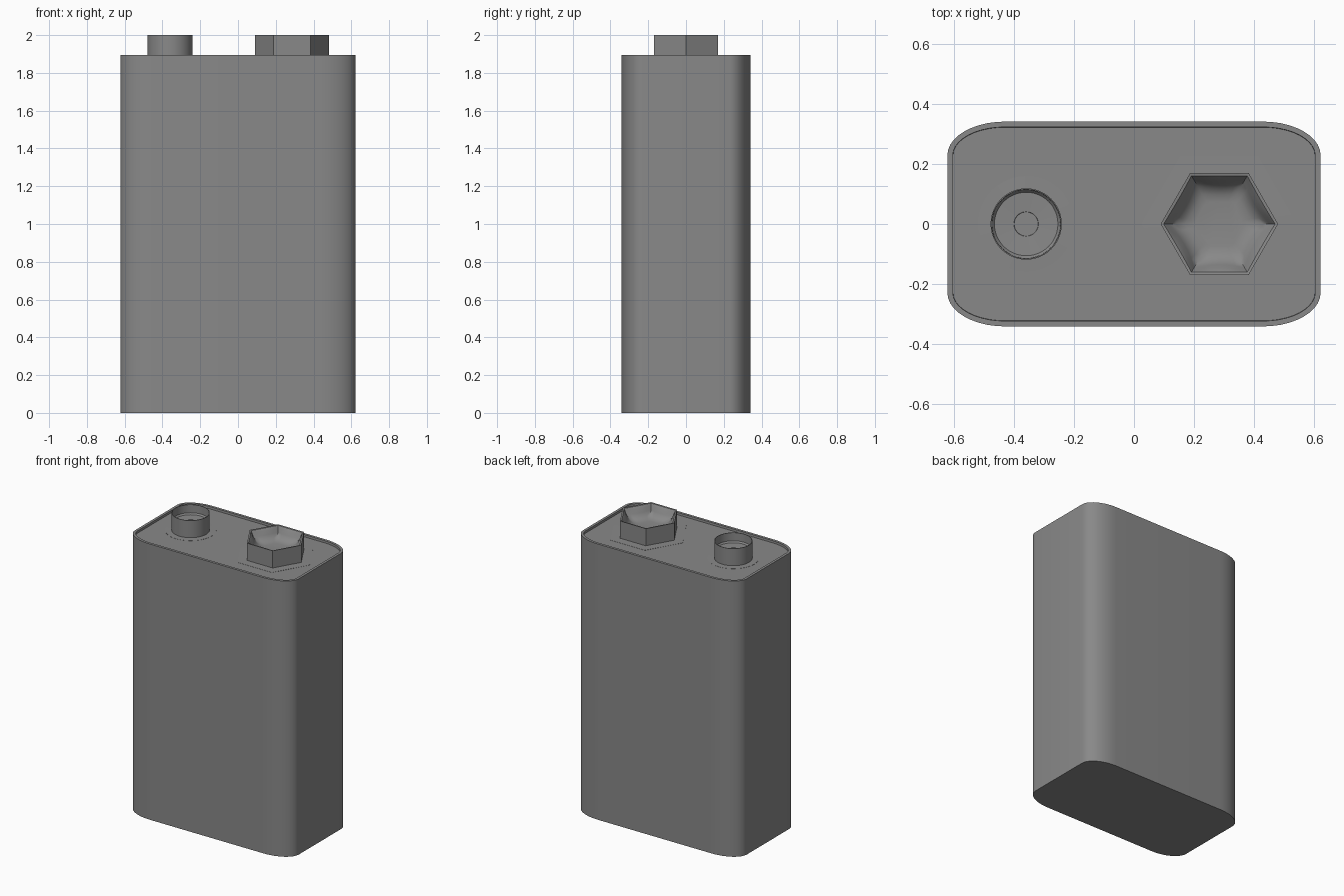
import bpy, bmesh
from math import cos, sin, pi, radians

if "Cube" in bpy.data.objects:
    bpy.data.objects.remove(bpy.data.objects["Cube"])

# Dark grey used by every part
grey = bpy.data.materials.new("dark_grey")
grey.diffuse_color = (0.25, 0.25, 0.25, 1)
grey.use_nodes = True
grey.node_tree.nodes["Principled BSDF"].inputs["Base Color"].default_value = grey.diffuse_color


def loft(name, rings, angle=35):
    """Skin a stack of equal-length rings and cap both ends."""
    bm = bmesh.new()
    loops = [[bm.verts.new(p) for p in ring] for ring in rings]
    n = len(loops[0])
    for a, b in zip(loops, loops[1:]):
        for i in range(n):
            j = (i + 1) % n
            bm.faces.new((a[i], a[j], b[j], b[i]))
    bm.faces.new(loops[0][::-1])
    bm.faces.new(loops[-1])
    bmesh.ops.recalc_face_normals(bm, faces=bm.faces)
    me = bpy.data.meshes.new(name)
    bm.to_mesh(me)
    bm.free()
    me.materials.append(grey)
    ob = bpy.data.objects.new(name, me)
    bpy.context.collection.objects.link(ob)
    bpy.ops.object.select_all(action='DESELECT')
    ob.select_set(True)
    bpy.context.view_layer.objects.active = ob
    bpy.ops.object.shade_smooth_by_angle(angle=radians(angle))
    return ob


def case_ring(inset, z, steps=10):
    """Rectangle with elliptical corners."""
    rx, ry = 0.193 - inset, 0.112 - inset
    pts = []
    for q, (sx, sy) in enumerate([(1, 1), (-1, 1), (-1, -1), (1, -1)]):
        for k in range(steps + 1):
            a = (q + k / steps) * pi / 2
            pts.append((sx * 0.43 + rx * cos(a), sy * 0.23 + ry * sin(a), z))
    return pts


def circle_ring(cx, r, z, n=48):
    return [(cx + r * cos(2 * pi * i / n), r * sin(2 * pi * i / n), z) for i in range(n)]


def hex_ring(cx, r, z, bow=0.0, seg=6):
    """Hexagon whose sides may bow towards the centre."""
    pts = []
    for s in range(6):
        a, b = s * pi / 3, (s + 1) * pi / 3
        for k in range(seg):
            t = k / seg
            f = r * (1 - bow * 4 * t * (1 - t))
            pts.append((cx + f * (cos(a) * (1 - t) + cos(b) * t),
                        f * (sin(a) * (1 - t) + sin(b) * t), z))
    return pts


# Case with a thin raised lip around a recessed top
loft("battery_case", [case_ring(i, z) for i, z in [
    (0, 0), (0, 1.895), (0.018, 1.895), (0.019, 1.880)]])

# Round terminal: faint flare, thin wall, hollow cup with a small centre dimple
loft("round_terminal", [circle_ring(-0.36, r, z) for r, z in [
    (0.16, 1.878), (0.16, 1.881), (0.119, 1.882), (0.119, 2.0), (0.115, 2.0),
    (0.114, 1.945), (0.106, 1.935), (0.041, 1.932), (0.040, 1.929)]])

# Hexagonal terminal: flared foot, thin wall, bowed bowl
loft("hex_terminal", [hex_ring(0.285, r, z, b) for r, z, b in [
    (0.26, 1.878, 0), (0.26, 1.881, 0), (0.196, 1.882, 0), (0.196, 2.0, 0),
    (0.186, 1.998, 0.01), (0.179, 1.985, 0.05),
    (0.168, 1.96, 0.07), (0.145, 1.938, 0.05), (0.115, 1.926, 0.02), (0.085, 1.922, 0)]])
